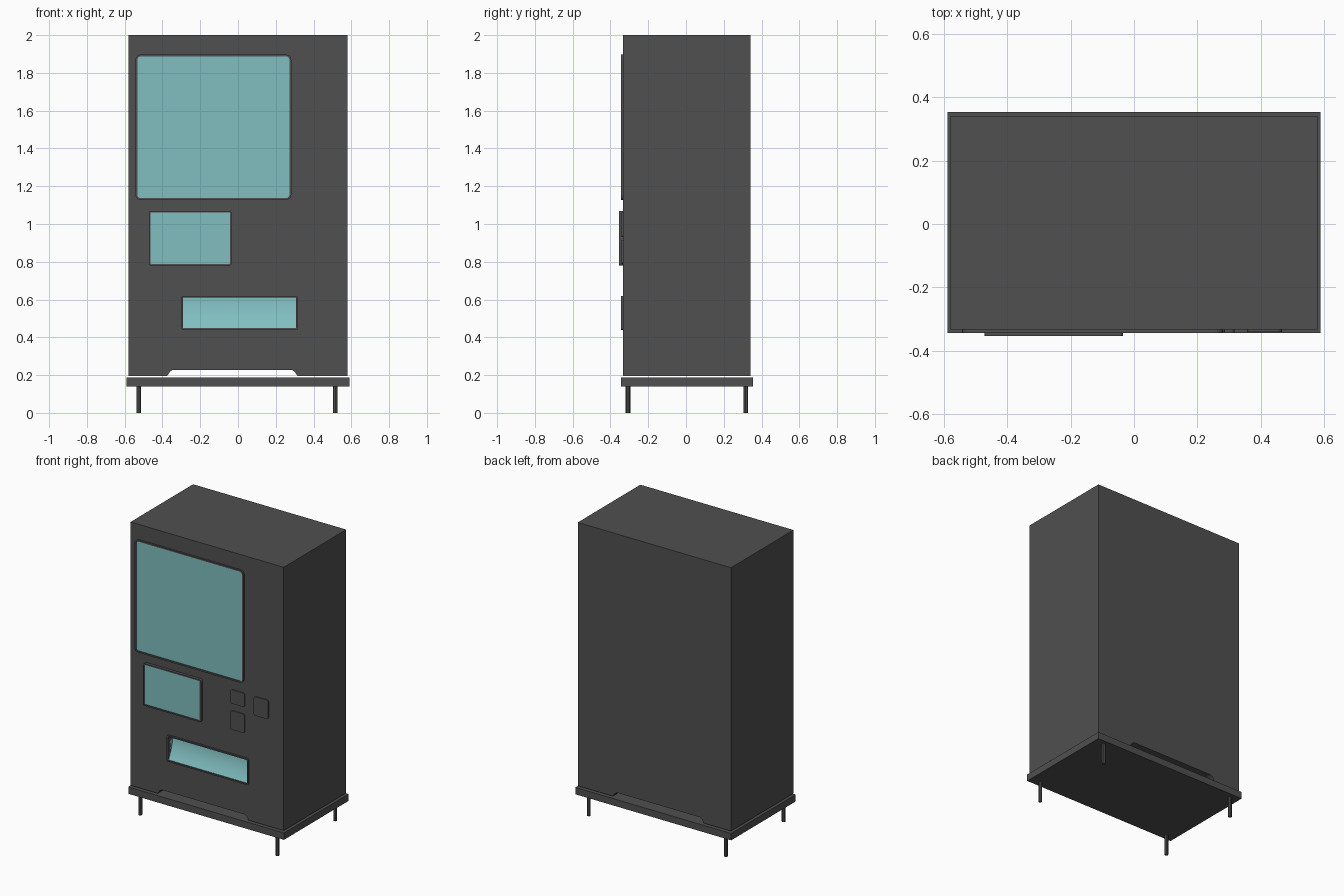
import bpy, bmesh, math
from mathutils import Vector

cube = bpy.data.objects.get("Cube")
if cube:
    bpy.data.objects.remove(cube, do_unlink=True)


def material(name, colour):
    m = bpy.data.materials.new(name)
    m.use_nodes = True
    m.diffuse_color = colour
    m.node_tree.nodes["Principled BSDF"].inputs["Base Color"].default_value = colour
    return m


DARK = material("charcoal", (0.08, 0.08, 0.08, 1))
TEAL = material("teal_glass", (0.22, 0.52, 0.53, 1))
FRONT, BACK = -0.334, 0.342


def finish(name, bm, mat):
    bmesh.ops.recalc_face_normals(bm, faces=bm.faces)
    mesh = bpy.data.meshes.new(name)
    bm.to_mesh(mesh)
    bm.free()
    mesh.materials.append(mat)
    ob = bpy.data.objects.new(name, mesh)
    bpy.context.collection.objects.link(ob)
    return ob


def rounded(x0, x1, z0, z1, r, steps=5):
    """Outline of a rectangle with rounded corners, counter-clockwise."""
    pts = []
    corners = [(x1 - r, z1 - r), (x0 + r, z1 - r), (x0 + r, z0 + r), (x1 - r, z0 + r)]
    for q, (cx, cz) in enumerate(corners):
        for i in range(steps + 1):
            a = (q + i / steps) * math.pi / 2
            pts.append((cx + r * math.cos(a), cz + r * math.sin(a)))
    return pts


def prism(name, pts, y0, y1, mat):
    """Outline in x and z, extruded along y."""
    bm = bmesh.new()
    f = bm.faces.new([bm.verts.new((x, y0, z)) for x, z in pts])
    ext = bmesh.ops.extrude_face_region(bm, geom=[f])
    verts = [v for v in ext["geom"] if isinstance(v, bmesh.types.BMVert)]
    bmesh.ops.translate(bm, verts=verts, vec=Vector((0, y1 - y0, 0)))
    return finish(name, bm, mat)


def ring(name, outer, inner, y0, y1, mat):
    """Flat frame between two outlines of equal point count."""
    bm = bmesh.new()
    loops = [[bm.verts.new((x, y, z)) for x, z in pts]
             for pts, y in ((outer, y0), (inner, y0), (inner, y1), (outer, y1))]
    n = len(outer)
    for k in range(4):
        a, b = loops[k], loops[(k + 1) % 4]
        for i in range(n):
            j = (i + 1) % n
            bm.faces.new((a[i], a[j], b[j], b[i]))
    return finish(name, bm, mat)


def box(name, x0, x1, y0, y1, z0, z1, mat):
    return prism(name, [(x0, z0), (x1, z0), (x1, z1), (x0, z1)], y0, y1, mat)


# Cabinet with a through notch along the bottom edge
notch = [(0.315, 0.196), (0.300, 0.218), (0.285, 0.228),
         (-0.345, 0.228), (-0.36, 0.218), (-0.375, 0.196)]
cabinet = prism("cabinet", [(-0.58, 0.196), (-0.58, 2), (0.58, 2), (0.58, 0.196)] + notch,
                FRONT, BACK, DARK)

# Pocket behind the tray opening
TX0, TX1, TZ0, TZ1 = -0.29, 0.308, 0.45, 0.61
cutter = box("tray_cutter", TX0, TX1, -0.4, -0.27, TZ0, TZ1, DARK)
cutter.hide_render = True
cut = cabinet.modifiers.new("tray_pocket", "BOOLEAN")
cut.operation = "DIFFERENCE"
cut.object = cutter
cut.solver = "EXACT"
bpy.context.view_layer.objects.active = cabinet
bpy.ops.object.modifier_apply(modifier=cut.name)
bpy.data.objects.remove(cutter, do_unlink=True)

# Tray scoop: upright at the top, curving forward at the bottom
bm = bmesh.new()
rows = []
for i in range(13):
    t = i / 12
    y = -0.29 - 0.048 * t ** 2
    z = TZ1 + (TZ0 - TZ1) * t
    rows.append([bm.verts.new(p) for p in
                 ((TX0, -0.34, z), (TX0, y, z), (TX1, y, z), (TX1, -0.34, z))])
for a, b in zip(rows, rows[1:]):
    for k in range(3):
        bm.faces.new((a[k], a[k + 1], b[k + 1], b[k]))
bm.faces.new(rows[0])
scoop = finish("tray_scoop", bm, TEAL)
# Make the scoop face outwards
if min(p.normal.y for p in scoop.data.polygons) > -0.5:
    scoop.data.flip_normals()
bpy.ops.object.select_all(action="DESELECT")
scoop.select_set(True)
bpy.context.view_layer.objects.active = scoop
bpy.ops.object.shade_smooth_by_angle(angle=math.radians(30))

# Frames: outline, corner radius, border width, front depth
frames = {
    "display_window": ((-0.543, 0.282, 1.127, 1.897), 0.028, 0.010, -0.345),
    "side_panel": ((-0.472, -0.034, 0.780, 1.070), 0.012, 0.009, -0.354),
    "tray": ((-0.299, 0.317, 0.440, 0.620), 0.010, 0.009, -0.345),
}
for name, ((x0, x1, z0, z1), r, w, y) in frames.items():
    outer = rounded(x0, x1, z0, z1, r)
    inner = rounded(x0 + w, x1 - w, z0 + w, z1 - w, max(r - w, 0.002))
    ring(name + "_frame", outer, inner, y, FRONT, DARK)
    if name != "tray":
        prism(name + "_glass", inner, y + 0.006, FRONT, TEAL)

# Buttons
for name, rect in {
    "button_upper": (0.178, 0.288, 0.965, 1.06),
    "button_lower": (0.178, 0.288, 0.787, 0.916),
    "coin_plate": (0.357, 0.467, 0.930, 1.06),
}.items():
    prism(name, rounded(*rect, 0.014), -0.341, FRONT, DARK)

# Base plate
box("base_plate", -0.59, 0.59, -0.345, 0.354, 0.14, 0.187, DARK)

# Legs
for side, x in (("right", -0.525), ("left", 0.515)):
    for end, y in (("front", -0.307), ("back", 0.316)):
        bm = bmesh.new()
        bmesh.ops.create_cone(bm, cap_ends=True, segments=8, radius1=0.012,
                              radius2=0.012, depth=0.145)
        bmesh.ops.translate(bm, verts=bm.verts, vec=Vector((x, y, 0.0725)))
        finish(f"{end}_{side}_leg", bm, DARK)
